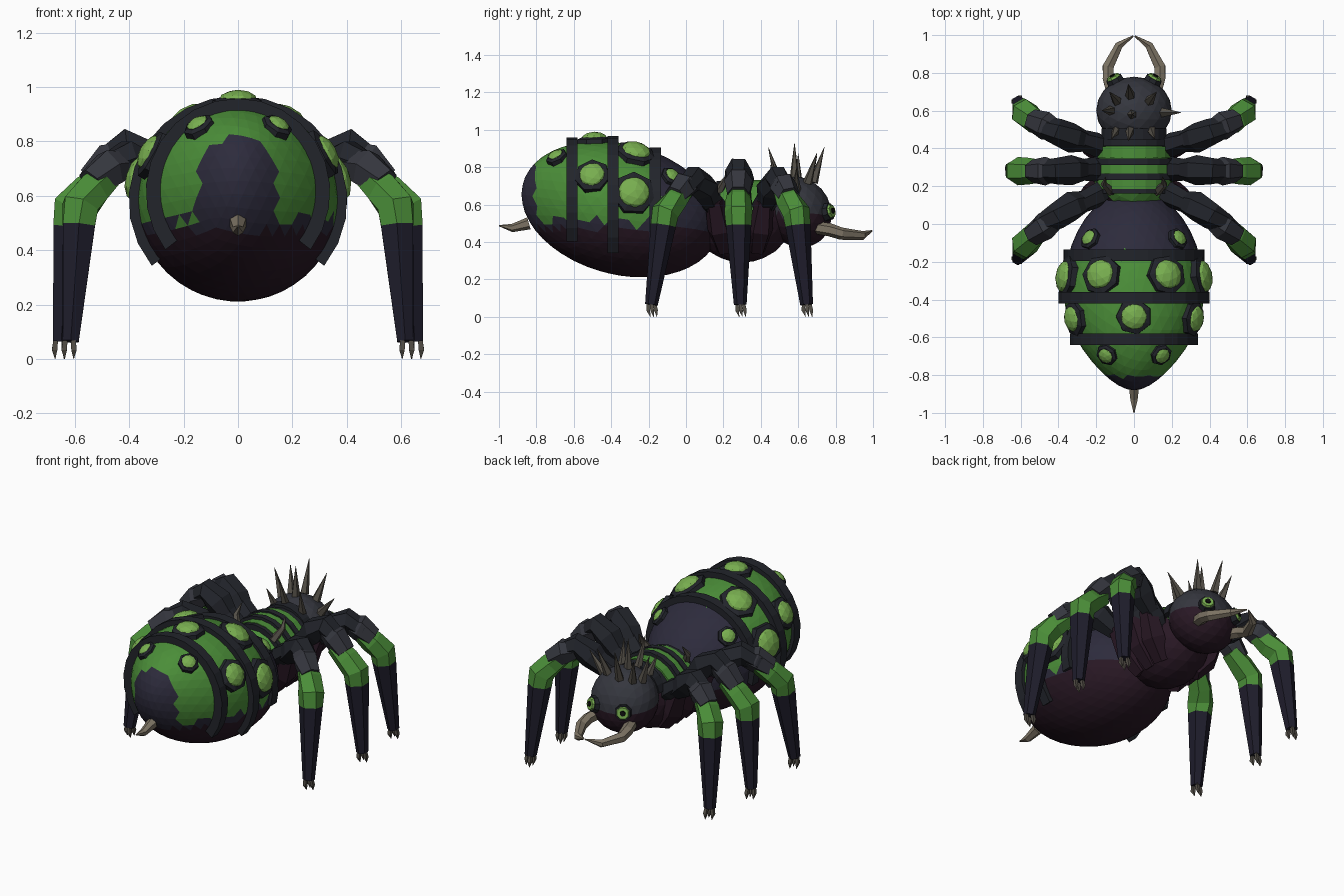
import bpy, bmesh, math, random
from mathutils import Vector, Matrix

if "Cube" in bpy.data.objects:
    bpy.data.objects.remove(bpy.data.objects["Cube"])

random.seed(4)
COL = dict(green=(.07, .27, .04), leaf=(.19, .43, .08), dark=(.016, .018, .024), slate=(.035, .037, .048),
           indigo=(.026, .024, .045), purple=(.022, .009, .018), night=(.013, .012, .024),
           bone=(.20, .17, .125), thorn=(.09, .08, .065), black=(.004, .004, .004))
MATS = list(COL)
for n in MATS:
    bpy.data.materials.new(n).diffuse_color = (*COL[n], 1)


def finish(bm, name):
    bmesh.ops.recalc_face_normals(bm, faces=bm.faces)
    me = bpy.data.meshes.new(name)
    bm.to_mesh(me)
    bm.free()
    for n in MATS:
        me.materials.append(bpy.data.materials[n])
    ob = bpy.data.objects.new(name, me)
    bpy.context.collection.objects.link(ob)
    return ob


def loft(bm, rings, mats):
    """Skin a list of point rings; mats gives one material per span."""
    vs = [[bm.verts.new(p) for p in r] for r in rings]
    n = len(vs[0])
    for a, b, m in zip(vs, vs[1:], mats):
        for i in range(n):
            f = bm.faces.new((a[i], a[(i + 1) % n], b[(i + 1) % n], b[i]))
            f.material_index = MATS.index(m)
    for r, m in ((vs[0], mats[0]), (vs[-1], mats[-1])):
        bm.faces.new(r).material_index = MATS.index(m)


def tube(bm, pts, radii, mats, n=6, ref=(0, 1, 0)):
    """Faceted tube through pts with a radius at each point."""
    pts = [Vector(p) for p in pts]
    if isinstance(mats, str):
        mats = [mats] * (len(pts) - 1)
    rings = []
    for i, p in enumerate(pts):
        t = (pts[min(i + 1, len(pts) - 1)] - pts[max(i - 1, 0)]).normalized()
        u = Vector(ref).cross(t).normalized()
        v = t.cross(u)
        rings.append([p + radii[i] * (u * math.cos(a) + v * math.sin(a))
                      for a in [math.tau * (k + .5) / n for k in range(n)]])
    loft(bm, rings, mats)


def taper(y):
    """Narrows the rear of the abdomen."""
    return 1 - .30 * (max(0, -.4 - y) / .48) ** 2


def blob(name, c, r, shear, paint, sub=4):
    """Ellipsoid sheared along y, painted per face."""
    bm = bmesh.new()
    bmesh.ops.create_icosphere(bm, subdivisions=sub, radius=1)
    for v in bm.verts:
        q = v.co.copy()
        y = c[1] + q.y * r[1]
        v.co = (c[0] + q.x * r[0] * taper(y), y, c[2] + q.z * r[2] + shear * q.y * r[1])
    for f in bm.faces:
        f.material_index = MATS.index(paint(f.calc_center_median()))
    return finish(bm, name)


def surf(body, deg, y, off=0):
    """Point on a body's cross-section at y, pushed outwards by off."""
    c, r, s = body
    k = math.sqrt(max(0, 1 - ((y - c[1]) / r[1]) ** 2))
    a = math.radians(deg)
    return Vector(((r[0] * k * taper(y) + off) * math.cos(a), y,
                   c[2] + s * (y - c[1]) + (r[2] * k + off) * math.sin(a)))


def band(name, body, y, w, off, start, mat, n=18):
    """Flat arched strap over a body."""
    bm = bmesh.new()
    rings = []
    for i in range(n + 1):
        d = start + (180 - 2 * start) * i / n
        rings.append([surf(body, d, y, o) + Vector((0, dy, 0))
                      for o, dy in ((-.04, -w), (off, -w), (off, w), (-.04, w))])
    loft(bm, rings, [mat] * n)
    finish(bm, name)


ABD = ((0, -.35, .575), (.37, .53, .355), -.15)
THO = ((0, .30, .51), (.21, .26, .22), 0)
HEAD = ((0, .60, .56), (.2, .18, .19), -.1)


def paint_abdomen(p):
    if -.80 + .25 * max(0, .62 - p.z) < p.y < -.16 and p.z > .51 + random.uniform(-.02, .03):
        return 'green'
    return 'purple' if p.z < .47 else 'indigo'


blob('abdomen', *ABD, paint_abdomen)
blob('thorax', *THO, lambda p: 'green' if p.z > .6 else 'purple', 3)
blob('head', *HEAD, lambda p: 'slate' if p.z > .55 else 'purple', 3)

# straps over abdomen and thorax
for i, (y, st, off) in enumerate([(-.165, -15, .026), (-.39, -38, .033), (-.61, -38, .035)]):
    band(f'abdomen_strap_{i}', ABD, y, .03, off, st, 'dark')
for i, y in enumerate([.18, .25, .33, .43]):
    band(f'thorax_strap_{i}', THO, y, .018, .022, 0, 'dark', 10)
for i, y in enumerate([.215, .29, .38]):
    band(f'thorax_stripe_{i}', THO, y, .03, .012, 5, 'green', 10)
band('head_collar', HEAD, .475, .03, .03, 10, 'dark', 10)

# glowing warts with dark faceted rims
bm = bmesh.new()
WARTS = [(62, -.27, .082), (16, -.28, .088), (90, -.49, .072), (27, -.50, .072), (44, -.08, .045), (56, -.69, .045)]
for deg, y, r in WARTS:
    for d in {deg, 180 - deg}:
        p = surf(ABD, d, y)
        c, rad, s = ABD
        z = (p.z - c[2] - s * (y - c[1])) / rad[2] ** 2
        nrm = Vector((p.x / rad[0] ** 2, (y - c[1]) / rad[1] ** 2 - s * z, z)).normalized()
        tube(bm, [p - nrm * .04, p + nrm * .012, p + nrm * .022], [r * 1.36, r * 1.32, r * 1.0], 'dark', 7)
        M = (Matrix.Translation(p + nrm * .012) @ nrm.to_track_quat('Z', 'Y').to_matrix().to_4x4()
             @ Matrix.Diagonal((r, r, r * .55, 1)))
        res = bmesh.ops.create_icosphere(bm, subdivisions=2, radius=1, matrix=M)
        for f in {f for v in res['verts'] for f in v.link_faces}:
            f.material_index = MATS.index('leaf')
finish(bm, 'abdomen_warts')

# stinger
bm = bmesh.new()
tube(bm, [(0, -.84, .50), (0, -.93, .475), (0, -1, .488)], [.033, .022, .003], 'bone', 6, (0, 0, 1))
finish(bm, 'stinger')

# spikes on head: base x, y, tip offset x, y, length
bm = bmesh.new()
for x, y, dx, dy, h in [(-.02, .68, -.01, .06, .19), (.08, .65, .04, .05, .16), (.15, .59, .10, 0, .12),
                        (.09, .50, .02, -.05, .17), (-.02, .50, -.01, -.06, .20), (-.09, .50, -.03, -.05, .13),
                        (-.12, .60, -.05, 0, .17), (-.09, .65, -.04, .05, .15), (-.01, .58, 0, 0, .19)]:
    q = 1 - (x / .2) ** 2 - ((y - .6) / .18) ** 2
    z = .55 + .19 * math.sqrt(max(q, 0))
    tube(bm, [(x, y, z), (x + dx * .4, y + dy * .4, z + h * .4), (x + dx, y + dy, z + h)],
         [.027, .017, .001], 'thorn', 5)
for s in (-1, 1):
    tube(bm, [(s * .12, .17, .66), (s * .16, .21, .73), (s * .15, .25, .79)], [.025, .018, .002], 'thorn', 5)
finish(bm, 'spikes')

# mandibles and eyes
for s, side in ((-1, 'left'), (1, 'right')):
    bm = bmesh.new()
    tube(bm, [(s * .11, .68, .48), (s * .135, .77, .465), (s * .138, .83, .445), (s * .08, .945, .435),
              (s * .005, .995, .46)], [.035, .035, .033, .024, .004], 'bone', 6, (0, 0, 1))
    finish(bm, side + '_mandible')
    bm = bmesh.new()
    d = Vector((s * .45, .85, .2)).normalized()
    p = Vector((s * .085, .73, .555))
    tube(bm, [p, p + d * .05], [.052, .046], 'dark', 8, (0, 0, 1))
    tube(bm, [p + d * .04, p + d * .062], [.043, .034], 'leaf', 8, (0, 0, 1))
    tube(bm, [p + d * .05, p + d * .068], [.019, .015], 'black', 8, (0, 0, 1))
    finish(bm, side + '_eye')

# legs: y at base, hip, knee, shin, elbow, foot, knee lift and outward shift of the foot
LEGS = {'front': (.38, .42, .49, .55, .59, .645, 0, -.03), 'middle': (.30, .29, .28, .28, .28, .29, .045, .005),
        'rear': (.21, .15, .04, -.06, -.11, -.185, 0, -.03)}
for name, (y0, y1, y2, y3, y4, y5, up, dx) in LEGS.items():
    for s, side in ((-1, 'left'), (1, 'right')):
        bm = bmesh.new()
        # coxa and thigh
        tube(bm, [(s * .11, y0, .36), (s * .19, y0 * .5 + y1 * .5, .47), (s * .25, y1, .62)],
             [.05, .07, .05], 'purple', 5)
        tube(bm, [(s * .12, y0, .52), (s * .20, y1, .60), (s * .29, y1 * .6 + y2 * .4, .67 + up * .6)],
             [.05, .065, .055], 'dark', 6)
        # armoured knee
        tube(bm, [(s * .24, y1 * .8 + y2 * .2, .61 + up * .5), (s * .33, (y1 + y2) / 2, .69 + up),
                  (s * .41, y2, .74 + up), (s * .50, (y2 + y3) / 2, .69 + up * .6)],
             [.05, .08, .07, .055], 'dark', 6)
        tube(bm, [(s * .39, y2, .72 + up), (s * .47, (y2 + y3) / 2, .70 + up * .7), (s * .54, y3, .645 + up * .3)],
             [.045, .076, .06], 'slate', 6)
        # green elbow running into the tapered lower leg
        ym = y4 + (y5 - y4) * .15
        tube(bm, [(s * .47, (y2 + y3) / 2, .68), (s * (.55 + dx / 2), y3, .62), (s * (.61 + dx), y4, .56),
                  (s * (.615 + dx), ym, .49), (s * (.645 + dx), y5, .065)],
             [.055, .07, .075, .068, .034], ['green', 'green', 'green', 'night'], 6)
        # claws
        for a in (0, 120, 240):
            fx = .645 + dx
            cx, cy = .02 * math.cos(math.radians(a)), .02 * math.sin(math.radians(a))
            tube(bm, [(s * (fx + cx), y5 + cy, .07), (s * (fx + cx * 1.2), y5 + cy * 1.2 + .004, .035),
                      (s * (fx + cx * 1.1), y5 + cy + .012, 0)], [.012, .014, .001], 'thorn', 4)
        finish(bm, f'{name}_{side}_leg')

for m in bpy.data.materials:
    if m.users and not m.is_grease_pencil:
        m.use_nodes = True
        m.node_tree.nodes["Principled BSDF"].inputs["Base Color"].default_value = m.diffuse_color
